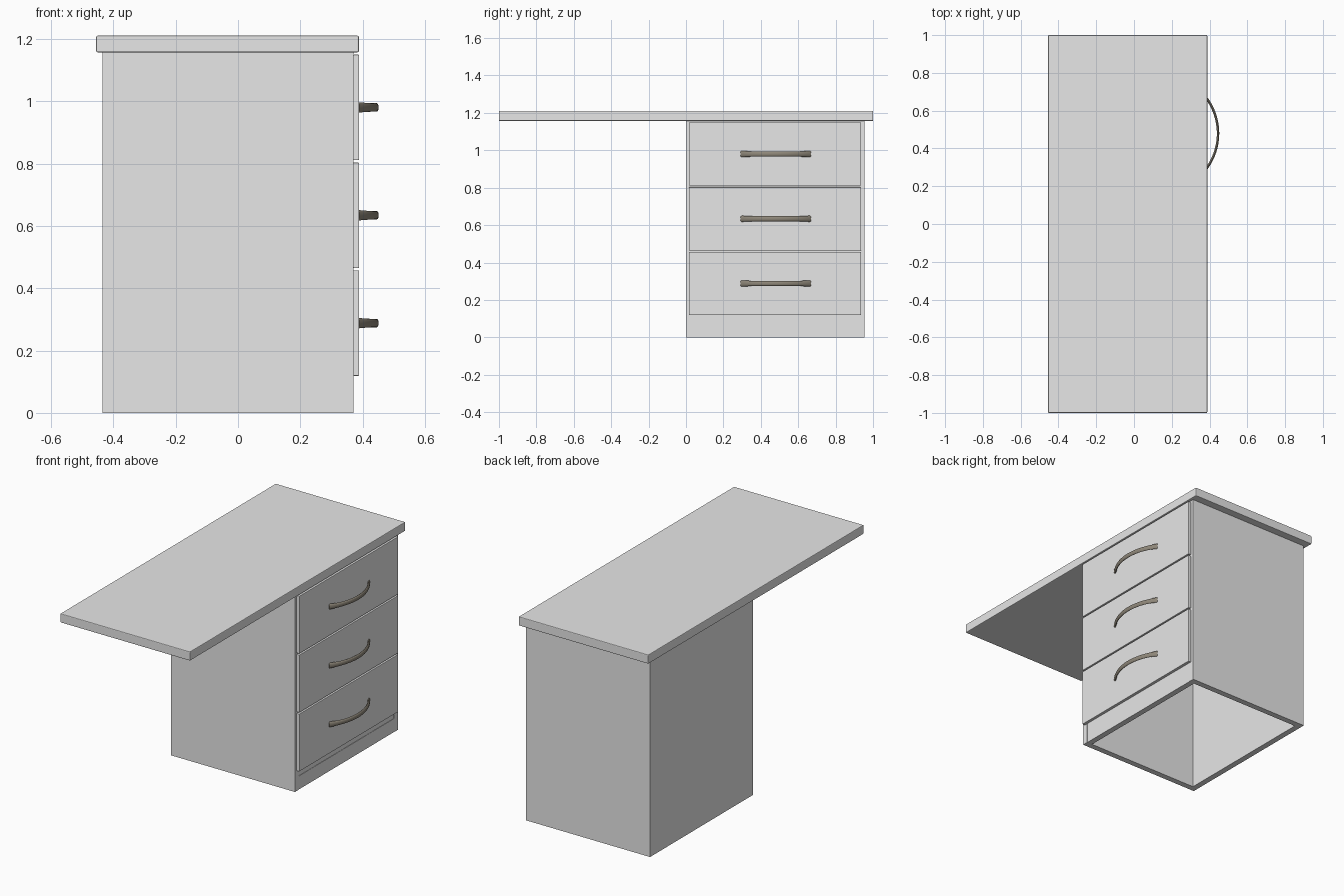
import bpy, bmesh, math
from mathutils import Vector

cube = bpy.data.objects.get("Cube")
if cube:
    bpy.data.objects.remove(cube, do_unlink=True)


def material(name, rgb):
    m = bpy.data.materials.new(name)
    m.use_nodes = True
    m.diffuse_color = (*rgb, 1)
    m.node_tree.nodes["Principled BSDF"].inputs["Base Color"].default_value = (*rgb, 1)
    return m


grey = material("light_grey", (0.8, 0.8, 0.8))
bronze = material("aged_bronze", (0.27, 0.24, 0.19))


def finish(name, bm, mat):
    mesh = bpy.data.meshes.new(name)
    bmesh.ops.recalc_face_normals(bm, faces=bm.faces)
    bm.to_mesh(mesh)
    bm.free()
    mesh.materials.append(mat)
    ob = bpy.data.objects.new(name, mesh)
    bpy.context.collection.objects.link(ob)
    return ob


def box(name, x, y, z, bevel=0):
    """Box spanning the given (low, high) ranges."""
    bm = bmesh.new()
    bmesh.ops.create_cube(bm, size=1)
    for v in bm.verts:
        v.co = Vector([lo + (c + 0.5) * (hi - lo) for c, (lo, hi) in zip(v.co, (x, y, z))])
    ob = finish(name, bm, grey)
    if bevel:
        mod = ob.modifiers.new("edge", "BEVEL")
        mod.width = bevel
        mod.segments = 2
    return ob


def handle(name, z):
    """Bowed pull: an oval section swept along an arc, flared at both ends."""
    steps, sides = 24, 12
    radius, mid_y, peak_x = 0.3145, 0.48, 0.445
    sweep = 0.63
    bm = bmesh.new()
    rings = []
    for i in range(steps + 1):
        t = 2 * i / steps - 1
        a = t * sweep
        out = Vector((math.cos(a), math.sin(a), 0))
        centre = Vector((peak_x - radius, mid_y, z)) + out * radius
        tall = 0.0135 + 0.0035 * t ** 4
        ring = []
        for k in range(sides):
            b = 2 * math.pi * k / sides
            offset = out * 0.0065 * math.cos(b) + Vector((0, 0, tall * math.sin(b)))
            ring.append(bm.verts.new(centre + offset))
        rings.append(ring)
    for r, s in zip(rings, rings[1:]):
        for k in range(sides):
            n = (k + 1) % sides
            bm.faces.new((r[k], r[n], s[n], s[k]))
    bm.faces.new(rings[0])
    bm.faces.new(rings[-1])
    ob = finish(name, bm, bronze)
    bpy.ops.object.select_all(action="DESELECT")
    ob.select_set(True)
    bpy.context.view_layer.objects.active = ob
    bpy.ops.object.shade_smooth_by_angle(angle=math.radians(40))


# Worktop
box("worktop", (-0.455, 0.388), (-1, 1), (1.157, 1.21), 0.004)

# Cabinet shell, open underneath
back, face, board, top = -0.435, 0.37, 0.035, 1.157
near, far = 0, 0.955
box("side_panel_front", (back, face), (near, near + board), (0, top))
box("side_panel_rear", (back, face), (far - board, far), (0, top))
inner = (near + board, far - board)
box("back_panel", (back, back + board), inner, (0, top))
box("plinth", (face - board, face - 0.001), inner, (0, 0.079))
box("front_board", (face - board, face - 0.003), inner, (0.079, top))

# Drawer fronts and their handles
for i, label in enumerate(("bottom", "middle", "top")):
    low = 0.119 + i * 0.346
    box(label + "_drawer", (face, 0.388), (0.015, 0.935), (low, low + 0.338), 0.002)
    handle(label + "_handle", low + 0.169)
